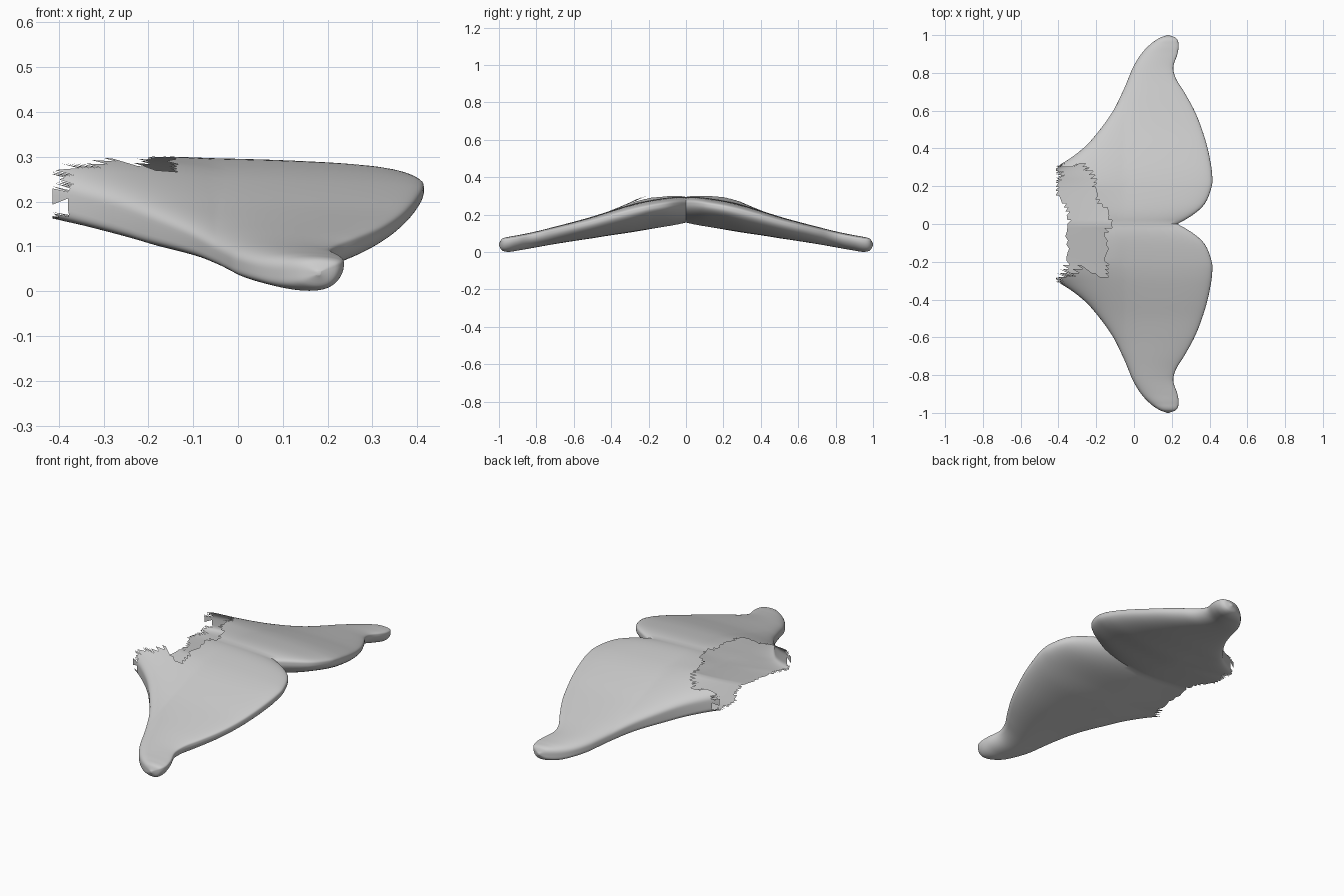
import bpy, bmesh, math, random

if "Cube" in bpy.data.objects:
    bpy.data.objects.remove(bpy.data.objects["Cube"])

random.seed(4)

# stations along the span: y, leading x, trailing x, top z, bottom z
SPAN = [
    (0.00, -0.85, 0.23, 0.297, 0.147), (0.04, -0.84, 0.30, 0.299, 0.142),
    (0.10, -0.82, 0.37, 0.294, 0.134), (0.20, -0.72, 0.412, 0.278, 0.120),
    (0.26, -0.53, 0.414, 0.264, 0.111), (0.31, -0.40, 0.408, 0.250, 0.103),
    (0.40, -0.27, 0.39, 0.222, 0.090), (0.50, -0.18, 0.36, 0.190, 0.074),
    (0.60, -0.11, 0.32, 0.162, 0.059), (0.70, -0.06, 0.265, 0.136, 0.043),
    (0.77, -0.03, 0.222, 0.118, 0.031), (0.83, -0.005, 0.208, 0.104, 0.020),
    (0.90, 0.038, 0.230, 0.090, 0.008), (0.95, 0.085, 0.236, 0.081, 0.001),
    (0.985, 0.135, 0.222, 0.070, 0.010), (1.00, 0.175, 0.185, 0.045, 0.035),
]
# ragged tear limits: y, x for the top and lower skins; x, y for the two sides
TOP_TEAR = [(-0.30, -0.16), (-0.20, -0.15), (-0.15, -0.135), (0, -0.135),
            (0.1, -0.165), (0.2, -0.22), (0.3, -0.25), (0.33, -0.27)]
LOW_TEAR = [(-0.3, -0.41), (-0.2, -0.35), (-0.1, -0.34), (0, -0.35),
            (0.1, -0.37), (0.17, -0.41), (0.3, -0.41)]
FRONT_TEAR = [(-0.41, -0.30), (-0.37, -0.265), (-0.33, -0.265),
              (-0.28, -0.22), (-0.23, -0.265), (-0.16, -0.275)]
REAR_TEAR = [(-0.41, 0.30), (-0.38, 0.31), (-0.34, 0.31), (-0.27, 0.32), (-0.24, 0.30)]


def sample(table, y, col):
    """Smooth Hermite lookup in a table keyed on its first column."""
    n = len(table)
    y = min(max(y, table[0][0]), table[-1][0])
    i = next(k for k in range(n - 1) if y <= table[k + 1][0])

    def slope(k):
        a, b = table[max(k - 1, 0)], table[min(k + 1, n - 1)]
        return (b[col] - a[col]) / (b[0] - a[0])
    p, q = table[i], table[i + 1]
    h = q[0] - p[0]
    t = (y - p[0]) / h
    return ((2*t**3 - 3*t**2 + 1) * p[col] + (t**3 - 2*t**2 + t) * h * slope(i)
            + (3*t**2 - 2*t**3) * q[col] + (t**3 - t**2) * h * slope(i + 1))


def linear(table, y):
    y = min(max(y, table[0][0]), table[-1][0])
    for (y0, x0), (y1, x1) in zip(table, table[1:]):
        if y <= y1:
            return x0 + (x1 - x0) * (y - y0) / (y1 - y0)


# tail fluke skin: lens-shaped sections lofted from tip to tip
STEPS, RING = 72, 160
bm = bmesh.new()
rings = []
for s in range(-STEPS, STEPS + 1):
    y = math.sin(s / STEPS * math.pi / 2)
    xl, xr, zt, zb = (sample(SPAN, abs(y), c) for c in (1, 2, 3, 4))
    ring = []
    for k in range(RING):
        a = 2 * math.pi * k / RING
        u = -math.cos(a)                      # -1 leading, +1 trailing
        x = (xl + xr) / 2 + (xr - xl) / 2 * u
        sn = abs(math.sin(a))
        zm = zb + (zt - zb) * (0.60 + 0.10 * u)
        if a < math.pi:
            z = zm + (zt - zm) * sn ** (0.55 - 0.08 * u)
        else:
            z = zm - (zm - zb) * sn ** (0.76 + 0.26 * u)
        # rise toward the tail stock
        rise = 0.1 * max(0, -0.05 - x) * min(1, abs(y) / 0.2 if a < math.pi else 1)
        if a > math.pi:
            rise *= 1 - min(1, max(0, abs(y) - 0.25) / 0.2)
        ring.append(bm.verts.new((x, y, z + rise)))
    rings.append(ring)

lower = bm.faces.layers.int.new("lower")
for r0, r1 in zip(rings, rings[1:]):
    for k in range(RING):
        j = (k + 1) % RING
        f = bm.faces.new((r0[k], r0[j], r1[j], r1[k]))
        f[lower] = int(k >= RING // 2)
bm.faces.new(rings[0])
bm.faces.new(rings[-1])
bmesh.ops.triangulate(bm, faces=[f for f in bm.faces if len(f.verts) == 4])
bmesh.ops.recalc_face_normals(bm, faces=bm.faces)

# trim the tail stock to length
bmesh.ops.bisect_plane(bm, geom=bm.verts[:] + bm.edges[:] + bm.faces[:],
                       plane_co=(-0.414, 0, 0), plane_no=(-1, 0, 0), clear_outer=True)

# torn opening at the tail stock, with random teeth
teeth = [(-0.45 + 0.03 * i, random.uniform(-0.022, 0.022)) for i in range(31)]
torn = []
for f in bm.faces:
    c = f.calc_center_median()
    jag = linear(teeth, c.y)
    if f[lower]:
        gone = abs(c.y) < 0.34 and c.x < linear(LOW_TEAR, c.y) + jag * 0.6
    else:
        side = linear(teeth, c.x) * 0.4
        gone = (linear(FRONT_TEAR, c.x) + side < c.y < linear(REAR_TEAR, c.x) + side
                and c.x < linear(TOP_TEAR, c.y) + jag)
    # notched end of the side walls
    if gone or c.x < -0.40 + 0.012 * math.sin(c.z * 110):
        torn.append(f)
bmesh.ops.delete(bm, geom=torn, context='FACES')

mesh = bpy.data.meshes.new("tail_fluke")
bm.to_mesh(mesh)
bm.free()
fluke = bpy.data.objects.new("tail_fluke", mesh)
bpy.context.collection.objects.link(fluke)
bpy.context.view_layer.objects.active = fluke
fluke.select_set(True)
bpy.ops.object.shade_smooth_by_angle(angle=math.radians(35))
